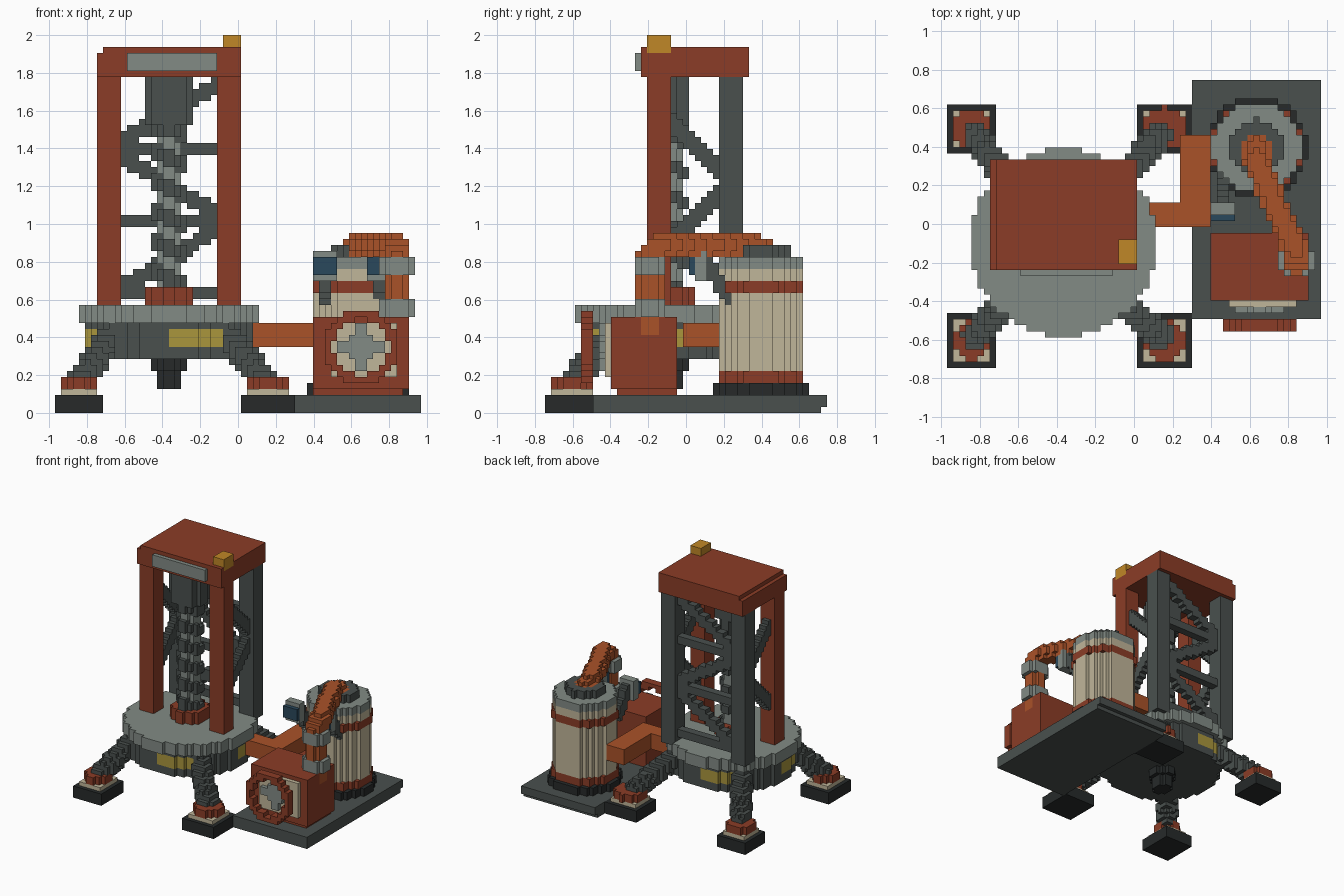
import bpy, math
from mathutils import Vector

if "Cube" in bpy.data.objects:
    bpy.data.objects.remove(bpy.data.objects["Cube"])

# The model is made of cubes: 61 x 47 x 63 cells, 63 cells = 2 units
V = 2 / 63
grid = {}      # cell -> part name
colours = {}   # part name -> colour

RUST, ORANGE, CREAM = '8A3F2B', 'A8532D', 'BFB498'
DARK, LIGHT, BLACK = '4B514F', '818A84', '2B2E2E'
YELLOW, LAMP, BLUE = 'A8953F', 'BF862B', '2E4A5C'


def fill(name, col, lo, hi, test=lambda p: True):
    """Fill all cells in a range whose centre passes the test."""
    colours[name] = col
    for i in range(math.floor(lo[0]), math.ceil(hi[0])):
        for j in range(math.floor(lo[1]), math.ceil(hi[1])):
            for k in range(max(0, math.floor(lo[2])), math.ceil(hi[2])):
                if test(Vector((i + .5, j + .5, k + .5))):
                    grid[i, j, k] = name


def box(name, col, x, y, z):
    fill(name, col, (x[0], y[0], z[0]), (x[1], y[1], z[1]))


def disc(name, col, c, r, z, extra=lambda p: True):
    fill(name, col, (c[0] - r - 1, c[1] - r - 1, z[0]), (c[0] + r + 1, c[1] + r + 1, z[1]),
         lambda p: math.hypot(p.x - c[0], p.y - c[1]) <= r and extra(p))


def tube(name, col, pts, r):
    """Round bar along a path."""
    for a, b in zip(pts, pts[1:]):
        a, b = Vector(a), Vector(b)
        d = b - a

        def near(p):
            t = min(1, max(0, (p - a).dot(d) / d.length_squared))
            return (p - a - d * t).length <= r
        lo = [min(a[n], b[n]) - r for n in range(3)]
        hi = [max(a[n], b[n]) + r for n in range(3)]
        fill(name, col, lo, hi, near)


C = (19, 20.5)   # rig axis

# Legs and feet
feet = [((0, 8), (0, 9)), ((31, 40), (0, 9)), ((0, 8), (35, 43)), ((31, 40), (35, 43))]
for n, (fx, fy) in enumerate(feet):
    cx, cy = sum(fx) / 2, sum(fy) / 2
    top = (10 if cx < 19 else 28, 11.5 if cy < 20 else 30, 13.5)
    foot = Vector((cx, cy, 6)).lerp(Vector(top), .12)
    tube(f'leg_{n}', DARK, [(foot.x, foot.y, 6), top], 2.3)
    box(f'foot_base_{n}', BLACK, fx, fy, (0, 3))
    box(f'foot_pad_{n}', CREAM, (fx[0] + 1, fx[1] - 1), (fy[0] + 1, fy[1] - 1), (3, 4))
    disc(f'ankle_{n}', RUST, (cx, cy), (fx[1] - fx[0] - 2) / 2 + .1, (4, 6))

# Drum with hazard patches, deck and drill nozzle
disc('drum', DARK, C, 14, (9, 15))
for n in range(4):
    disc(f'hazard_patch_{n}', YELLOW, C, 14, (11, 14), lambda p, n=n:
         math.hypot(p.x - C[0], p.y - C[1]) > 12.6 and
         0 <= (math.degrees(math.atan2(p.y - C[1], p.x - C[0])) - 90 * n) % 360 <= 41)
disc('deck', LIGHT, C, 15.3, (15, 18))
disc('nozzle_collar', BLACK, C, 3.1, (7, 9))
disc('nozzle', BLACK, C, 2.3, (4, 7))

# Drill string: light core, dark helical flight, casing and collar
disc('drill_core', LIGHT, C, 2.3, (18, 56))
disc('drill_flight', DARK, C, 3.2, (20, 48), lambda p:
     (math.atan2(p.y - C[1], p.x - C[0]) / math.tau + p.z / 5) % 1 < .5)
disc('drill_casing', DARK, C, 4, (48, 56))
disc('casing_lip', DARK, C, 3.2, (46, 48))
disc('drill_collar', RUST, C, 4.1, (18, 21))

# Back bracing: rails and zigzag
for n, k in enumerate((19, 31, 43)):
    box(f'back_rail_{n}', DARK, (11, 27), (30, 32), (k, k + 2))
tube('back_brace', DARK, [(9, 31, 19.5), (29, 31, 32), (9, 31, 44), (29, 31, 56)], 1.35)

# Side bracing and posts
for side, x in (('left', 7), ('right', 27)):
    tube(f'{side}_brace', DARK, [(x + 2, 19, 51), (x + 2, 31, 38.7), (x + 2, 19, 26.5)], 1.5)
    box(f'{side}_front_post', RUST, (x, x + 4), (17, 21), (18, 56))
    box(f'{side}_back_post', DARK, (x, x + 4), (29, 33), (17, 56))

# Mast head, sign panel, lamp
box('mast_head', RUST, (7, 31), (16, 34), (56, 60))
box('mast_head_top', RUST, (8, 31), (16, 34), (60, 61))
box('head_panel', LIGHT, (12, 27), (15, 16), (57, 60))
box('warning_lamp', LAMP, (28, 31), (17, 21), (60, 63))

# Equipment pad
box('pad_underside', DARK, (40, 61), (8, 46), (0, 1))
box('pad', DARK, (40, 61), (8, 47), (1, 3))

# Low feed duct from drum to tank
box('feed_duct', ORANGE, (31, 43), (23, 27), (11, 15))
box('feed_duct_bend', ORANGE, (38, 43), (23, 38), (11, 15))

# Tank
T = (50.5, 36)
disc('tank_base', BLACK, T, 8.3, (3, 5))
disc('tank_low_band', RUST, T, 7.45, (5, 7))
disc('tank_body', CREAM, T, 7.3, (7, 24))
disc('tank_high_band', RUST, T, 7.45, (20, 22))
disc('tank_rim', LIGHT, T, 7.2, (24, 26))
disc('tank_cap', DARK, T, 4.6, (26, 28))

# Pump housing with front fan
box('pump_plinth', RUST, (43, 58), (12, 22), (3, 4))
box('pump_housing', RUST, (43, 59), (11, 22), (4, 16))
box('fan_back', CREAM, (46, 57), (10, 11), (6, 15))
F = (51, 11)
for n, (a, b) in enumerate(((4, 1), (1, 4), (2, 2))):
    box(f'fan_blade_{n}', LIGHT, (F[0] - a, F[0] + a), (9, 10), (F[1] - b, F[1] + b))
fill('fan_ring', RUST, (44, 6, 4), (58, 8, 18),
     lambda p: 4.6 < math.hypot(p.x - F[0], p.z - F[1]) <= 6.2)

# Two monitors on arms
for n, x in enumerate((43, 52)):
    tube(f'monitor_arm_{n}', DARK, [(x + 2, 27, 25), (x + 2, 30.5, 19.5)], 1.3)
    box(f'monitor_{n}', LIGHT, (x, x + 4), (25, 27), (22, 27))
    box(f'monitor_screen_{n}', BLUE, (x, x + 4), (24, 25), (23, 26))

# Transfer pipe with flanges
tube('transfer_pipe', ORANGE, [(50.5, 36, 27), (50.5, 33.5, 28), (57, 19, 28),
                               (57, 17.5, 26.5), (57, 17.5, 14.5)], 2.15)
for n, z in enumerate(((16, 19), (23, 26))):
    disc(f'pipe_flange_{n}', LIGHT, (57, 17.5), 3, z)

# Turn the visible cube faces of each part into a mesh
parts = {}
for cell, name in grid.items():
    parts.setdefault(name, []).append(cell)
mats = {}
for name, cells in parts.items():
    verts, faces = {}, []
    for c in cells:
        for ax in range(3):
            u, w = (ax + 1) % 3, (ax + 2) % 3
            for s in (0, 1):
                nb = list(c)
                nb[ax] += 2 * s - 1
                if tuple(nb) in grid:
                    continue
                loop = []
                for du, dw in ((0, 0), (1, 0), (1, 1), (0, 1)):
                    q = list(c)
                    q[ax] += s
                    q[u] += du
                    q[w] += dw
                    loop.append(verts.setdefault(tuple(q), len(verts)))
                faces.append(loop if s else loop[::-1])
    if not faces:
        continue
    me = bpy.data.meshes.new(name)
    me.from_pydata([((x - 30.5) * V, (y - 23.5) * V, z * V) for x, y, z in verts], [], faces)
    ob = bpy.data.objects.new(name, me)
    bpy.context.collection.objects.link(ob)
    col = colours[name]
    if col not in mats:
        m = mats[col] = bpy.data.materials.new('paint_' + col)
        m.diffuse_color = [(int(col[n:n + 2], 16) / 255) ** 2.2 for n in (0, 2, 4)] + [1]
        m.use_nodes = True
        m.node_tree.nodes["Principled BSDF"].inputs["Base Color"].default_value = m.diffuse_color
    me.materials.append(mats[col])
